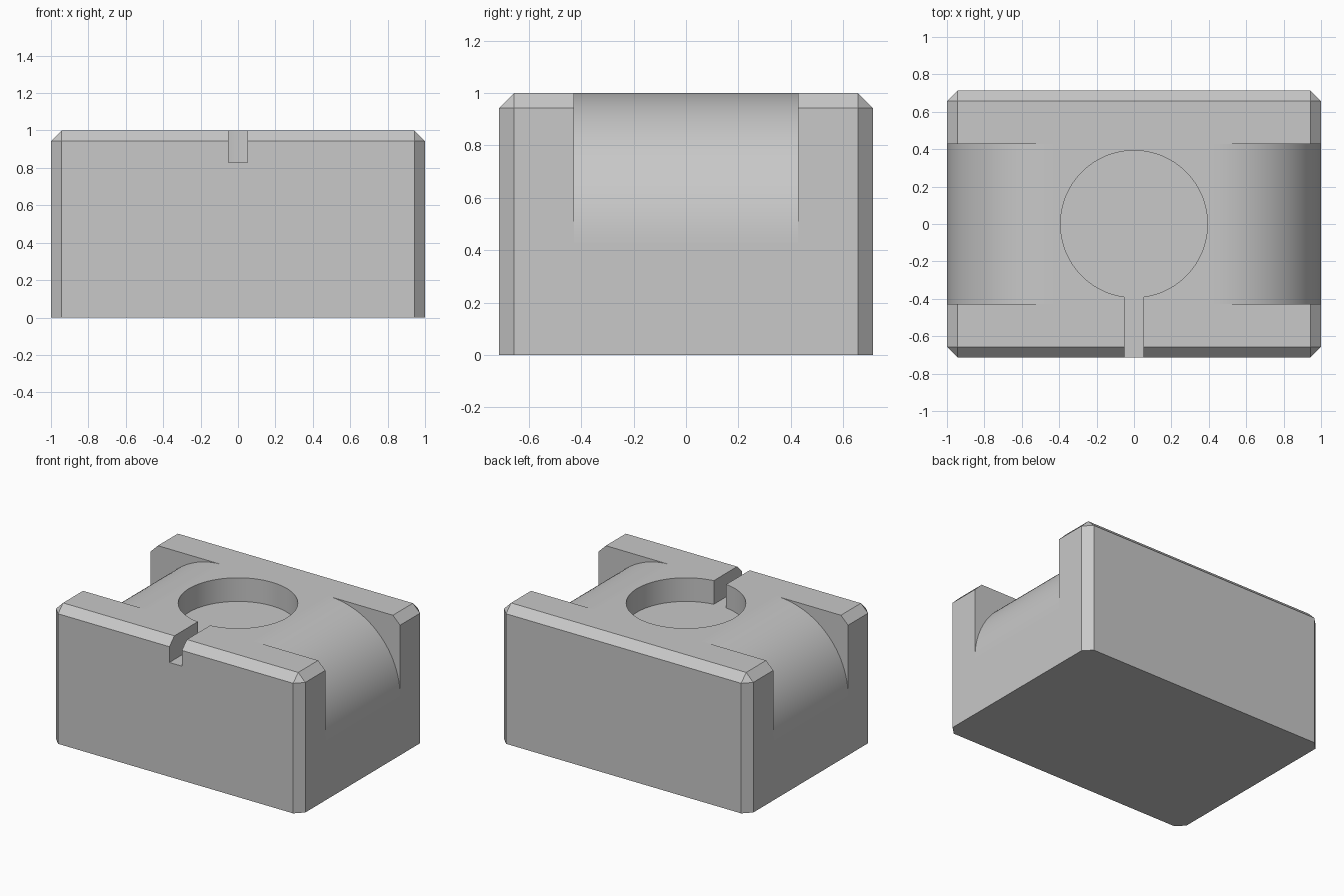
import bpy, bmesh, math
from mathutils import Vector

cube = bpy.data.objects.get("Cube")
if cube:
    bpy.data.objects.remove(cube, do_unlink=True)

U = 1 / 7                      # design unit
HX, HY, H = 7 * U, 5 * U, 7 * U
CHAMFER = 0.4 * U
GROOVE, ROUND = 3 * U, 4 * U   # half width of the saddle, radius of its shoulders
HOLE, SLOT, DEPTH = 2.75 * U, 0.35 * U, 1.2 * U

steel = bpy.data.materials.new("light grey")
steel.use_nodes = True
grey = (0.58, 0.58, 0.58, 1)
steel.diffuse_color = grey
steel.node_tree.nodes["Principled BSDF"].inputs["Base Color"].default_value = grey


def make_object(name, bm):
    bmesh.ops.recalc_face_normals(bm, faces=bm.faces)
    mesh = bpy.data.meshes.new(name)
    bm.to_mesh(mesh)
    bm.free()
    mesh.materials.append(steel)
    obj = bpy.data.objects.new(name, mesh)
    bpy.context.collection.objects.link(obj)
    return obj


def prism(name, points, sweep):
    """Closed solid made by sweeping a flat outline."""
    bm = bmesh.new()
    face = bm.faces.new([bm.verts.new(p) for p in points])
    top = bmesh.ops.extrude_face_region(bm, geom=[face])["geom"]
    bmesh.ops.translate(bm, vec=Vector(sweep),
                        verts=[v for v in top if isinstance(v, bmesh.types.BMVert)])
    return make_object(name, bm)


# Block with chamfers everywhere except round the base
bm = bmesh.new()
bmesh.ops.create_cube(bm, size=1)
for v in bm.verts:
    v.co = (v.co.x * 2 * HX, v.co.y * 2 * HY, (v.co.z + 0.5) * H)
edges = [e for e in bm.edges if max(v.co.z for v in e.verts) > H / 2]
bmesh.ops.bevel(bm, geom=edges, offset=CHAMFER, offset_type='OFFSET',
                segments=1, profile=0.5, affect='EDGES')
block = make_object("block", bm)

# Rounded shoulders of the saddle, one cutter per side
cutters = []
for side, name in ((1, "left_shoulder_cutter"), (-1, "right_shoulder_cutter")):
    steps = 32
    outline = [(HX - ROUND + ROUND * math.sin(a), H - ROUND + ROUND * math.cos(a))
               for a in (math.pi / 2 * i / steps for i in range(steps + 1))]
    outline += [(HX + 0.2, H - ROUND), (HX + 0.2, H + 0.2), (HX - ROUND, H + 0.2)]
    cutters.append(prism(name, [(side * x, -GROOVE, z) for x, z in outline],
                         (0, 2 * GROOVE, 0)))

# Keyhole pocket: round recess with a slot running out through the front
gap = math.asin(SLOT / HOLE)
start, span, steps = -math.pi / 2 + gap, 2 * (math.pi - gap), 96
keyhole = [(HOLE * math.cos(start + span * i / steps),
            HOLE * math.sin(start + span * i / steps)) for i in range(steps + 1)]
keyhole += [(-SLOT, -HY - 0.2), (SLOT, -HY - 0.2)]
cutters.append(prism("keyhole_cutter", [(x, y, H - DEPTH) for x, y in keyhole],
                     (0, 0, DEPTH + 0.2)))

# Apply the cuts
bpy.ops.object.select_all(action='DESELECT')
block.select_set(True)
bpy.context.view_layer.objects.active = block
for cutter in cutters:
    cutter.hide_render = True
    cut = block.modifiers.new(cutter.name, 'BOOLEAN')
    cut.operation, cut.solver, cut.object = 'DIFFERENCE', 'EXACT', cutter
    bpy.ops.object.modifier_apply(modifier=cut.name)
    bpy.data.objects.remove(cutter, do_unlink=True)

# Smooth curved walls, flat planes
bpy.ops.object.shade_smooth_by_angle(angle=math.radians(30))
for face in block.data.polygons:
    if max(abs(c) for c in face.normal) > 0.9999:
        face.use_smooth = False
